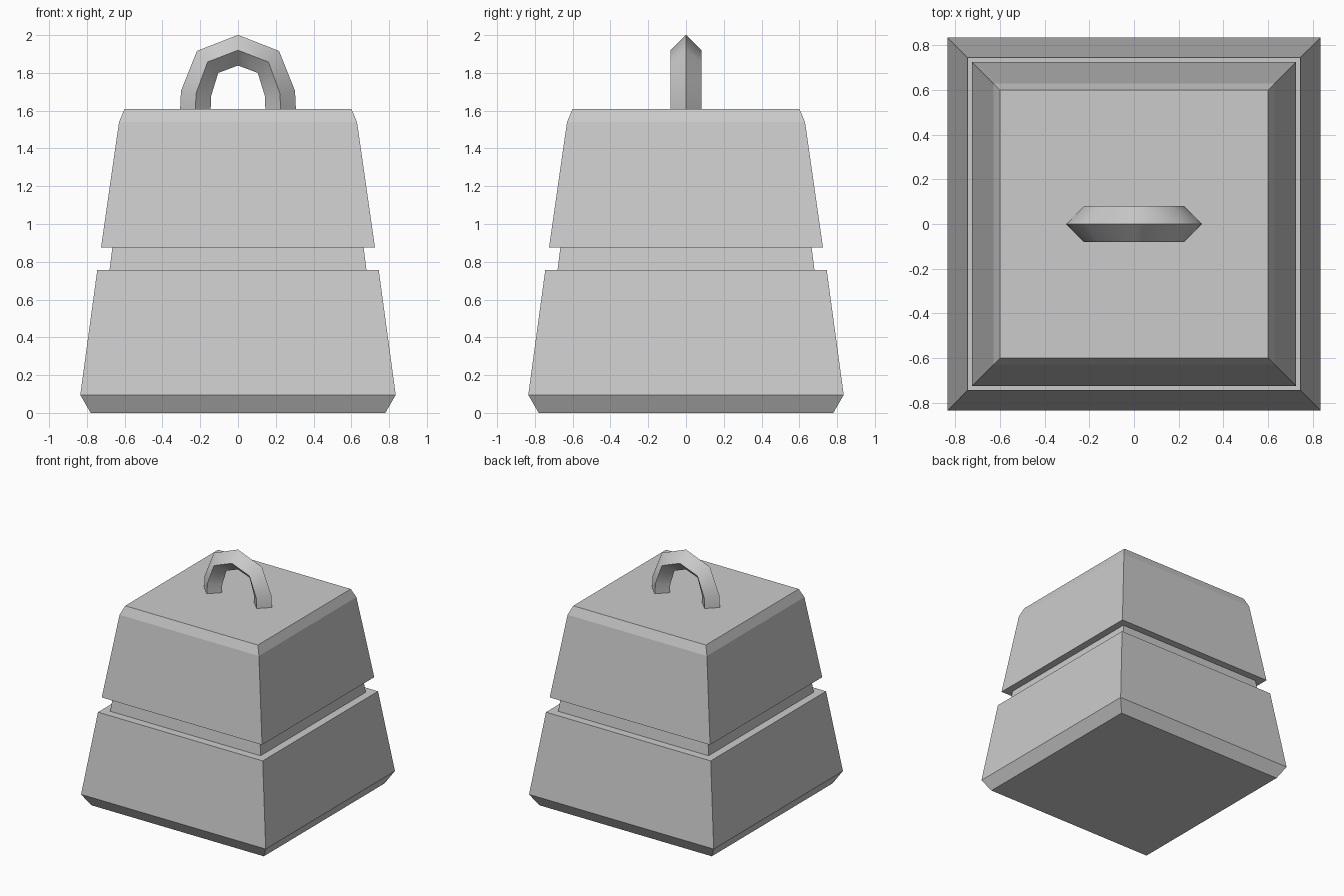
import bpy, bmesh, math

cube = bpy.data.objects.get("Cube")
if cube:
    bpy.data.objects.remove(cube, do_unlink=True)

grey = bpy.data.materials.new("plain grey")
grey.use_nodes = True
colour = (0.6, 0.6, 0.6, 1)
grey.diffuse_color = colour
grey.node_tree.nodes["Principled BSDF"].inputs["Base Color"].default_value = colour


def loft(name, rings):
    """Skin a stack of four-sided rings and cap both ends."""
    bm = bmesh.new()
    loops = [[bm.verts.new(p) for p in ring] for ring in rings]
    for a, b in zip(loops, loops[1:]):
        for i in range(4):
            j = (i + 1) % 4
            bm.faces.new((a[i], a[j], b[j], b[i]))
    bm.faces.new(loops[0][::-1])
    bm.faces.new(loops[-1])
    bmesh.ops.recalc_face_normals(bm, faces=bm.faces)
    mesh = bpy.data.meshes.new(name)
    bm.to_mesh(mesh)
    bm.free()
    mesh.materials.append(grey)
    obj = bpy.data.objects.new(name, mesh)
    bpy.context.collection.objects.link(obj)
    return obj


# Tapered square body with a groove round the middle: (half width, height)
profile = [(0.78, 0), (0.835, 0.095), (0.745, 0.757), (0.68, 0.757),
           (0.665, 0.875), (0.725, 0.875), (0.63, 1.54), (0.6, 1.61)]
loft("weight_body", [[(-w, -w, z), (w, -w, z), (w, w, z), (-w, w, z)]
                     for w, z in profile])

# Arched handle with a diamond section: (x, z, outward angle)
half = [(0.226, 1.6, 0), (0.222, 1.692, 10), (0.161, 1.858, 46)]
arch = half + [(0, 1.92, 90)] + [(-x, z, 180 - a) for x, z, a in reversed(half)]
r = 0.081
rings = []
for x, z, angle in arch:
    dx, dz = r * math.cos(math.radians(angle)), r * math.sin(math.radians(angle))
    rings.append([(x + dx, 0, z + dz), (x, r, z), (x - dx, 0, z - dz), (x, -r, z)])
handle = loft("handle", rings)

# Smooth along the arch, keeping the four ridges sharp
bpy.ops.object.select_all(action="DESELECT")
handle.select_set(True)
bpy.context.view_layer.objects.active = handle
bpy.ops.object.shade_smooth_by_angle(angle=math.radians(60))
